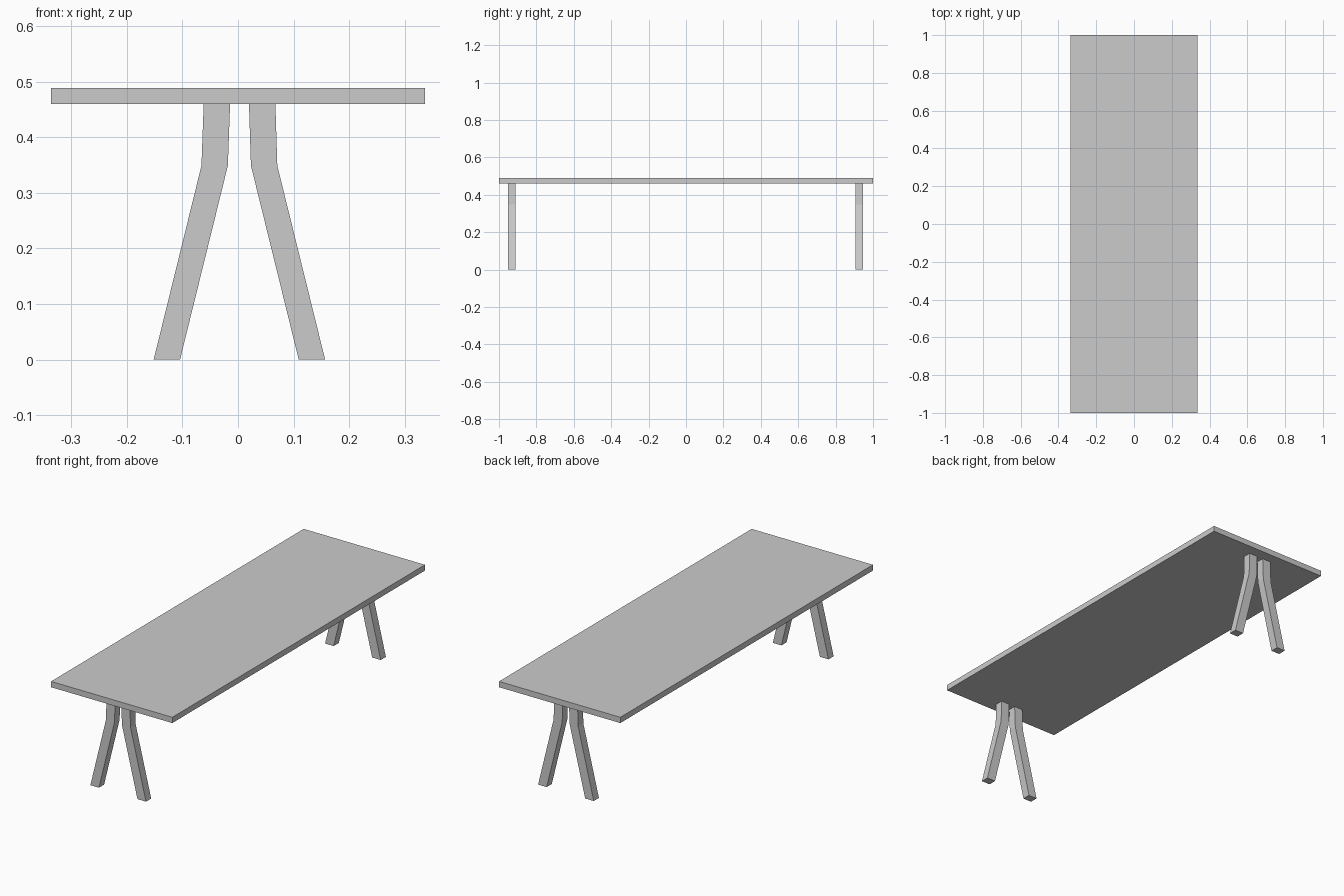
import bpy
import bmesh

if "Cube" in bpy.data.objects:
    bpy.data.objects.remove(bpy.data.objects["Cube"])


def prism(name, profile, y0, y1):
    """Extrude an (x, z) outline along y between y0 and y1."""
    bm = bmesh.new()
    face = bm.faces.new([bm.verts.new((x, y0, z)) for x, z in profile])
    ext = bmesh.ops.extrude_face_region(bm, geom=[face])
    verts = [g for g in ext["geom"] if isinstance(g, bmesh.types.BMVert)]
    bmesh.ops.translate(bm, verts=verts, vec=(0, y1 - y0, 0))
    bmesh.ops.recalc_face_normals(bm, faces=bm.faces[:])
    mesh = bpy.data.meshes.new(name)
    bm.to_mesh(mesh)
    bm.free()
    obj = bpy.data.objects.new(name, mesh)
    bpy.context.collection.objects.link(obj)
    return obj


HALF_W, BOTTOM, TOP = 0.336, 0.46, 0.489
LEG_W, BEND = 0.0475, 0.349

# Flat rectangular table top
prism("table_top", [(-HALF_W, BOTTOM), (HALF_W, BOTTOM),
                    (HALF_W, TOP), (-HALF_W, TOP)], -1, 1)

# Bent legs: centre x at floor, bend and top, for each side
sides = {"left": (-0.128, -0.042, -0.038), "right": (0.133, 0.047, 0.0435)}
ends = {"front": (-0.952, -0.911), "back": (0.906, 0.947)}
for side, centres in sides.items():
    path = list(zip(centres, (0, BEND, BOTTOM)))
    profile = ([(x + LEG_W / 2, z) for x, z in path]
               + [(x - LEG_W / 2, z) for x, z in reversed(path)])
    for end, (y0, y1) in ends.items():
        prism(f"{end}_{side}_leg", profile, y0, y1)
